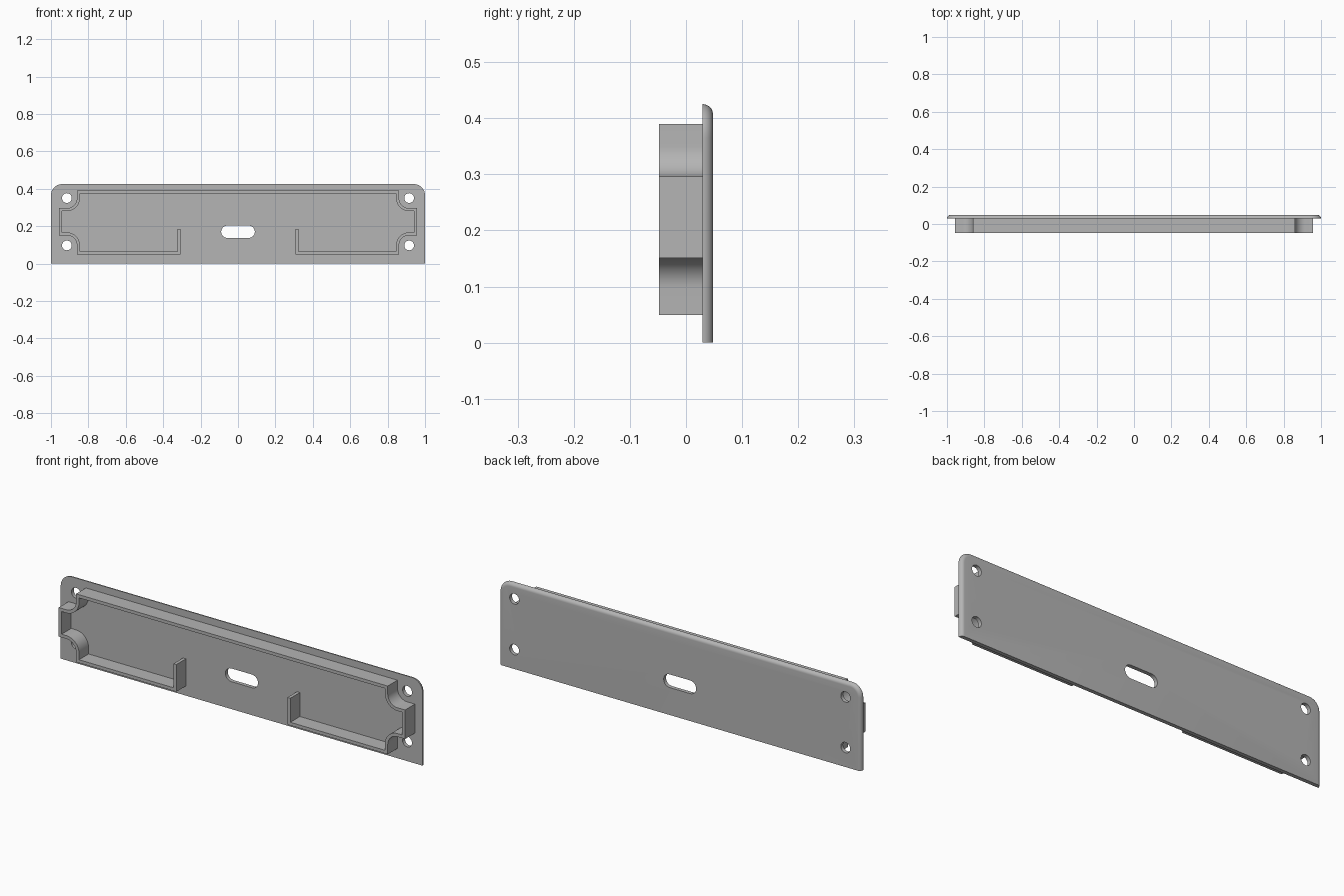
import bpy, bmesh, math

cube = bpy.data.objects.get("Cube")
if cube:
    bpy.data.objects.remove(cube, do_unlink=True)

# Single grey material
grey = bpy.data.materials.new("plain grey")
grey.use_nodes = True
colour = (0.46, 0.46, 0.46, 1)
grey.diffuse_color = colour
grey.node_tree.nodes["Principled BSDF"].inputs["Base Color"].default_value = colour

BACK, FACE, FRONT = 0.048, 0.029, -0.048   # depth levels
TOP, CORNER, ROUND = 0.425, 0.06, 0.018    # plate height, corner and edge radii
WALL = 0.016                               # rim thickness
HOLE_X, HOLE_Z = 0.915, (0.097, 0.35)


def arc(cx, cz, r, start, end, steps=12):
    angles = [math.radians(start + (end - start) * i / steps) for i in range(steps + 1)]
    return [(cx + r * math.cos(a), cz + r * math.sin(a)) for a in angles]


def mirrored(points):
    return [(-x, z) for x, z in reversed(points)]


def loft(name, layers):
    """Skin a stack of (outline, y) layers and cap both ends."""
    bm = bmesh.new()
    rings = [[bm.verts.new((x, y, z)) for x, z in pts] for pts, y in layers]
    n = len(rings[0])
    for a, b in zip(rings, rings[1:]):
        for i in range(n):
            j = (i + 1) % n
            bm.faces.new((a[i], a[j], b[j], b[i]))
    bm.faces.new(rings[0])
    bm.faces.new(rings[-1])
    bmesh.ops.recalc_face_normals(bm, faces=bm.faces)
    mesh = bpy.data.meshes.new(name)
    bm.to_mesh(mesh)
    bm.free()
    mesh.materials.append(grey)
    obj = bpy.data.objects.new(name, mesh)
    bpy.context.collection.objects.link(obj)
    return obj


def select(obj):
    bpy.ops.object.select_all(action='DESELECT')
    obj.select_set(True)
    bpy.context.view_layer.objects.active = obj


def smooth(obj):
    select(obj)
    bpy.ops.object.shade_smooth_by_angle(angle=math.radians(30))


# Plate: flat bottom edge, other back edges rounded over
def plate_outline(inset):
    side = [(1 - inset, 0)] + arc(1 - CORNER, TOP - CORNER, CORNER - inset, 0, 90)
    return side + mirrored(side)


layers = [(plate_outline(0), FACE)]
for i in range(9):
    a = math.radians(90 * i / 8)
    layers.append((plate_outline(ROUND * (1 - math.cos(a))),
                   BACK - ROUND + ROUND * math.sin(a)))
plate = loft("back_plate", layers)

# Screw holes and central slot
slot = arc(0.057, 0.17, 0.033, -90, 90)
cutouts = [slot + mirrored([(x, z) for x, z in slot])]
for x in (-HOLE_X, HOLE_X):
    for z in HOLE_Z:
        cutouts.append(arc(x, z, 0.026, 0, 360, 32)[:-1])
for outline in cutouts:
    cutter = loft("hole_cutter", [(outline, 0), (outline, 0.1)])
    cutter.hide_render = True
    mod = plate.modifiers.new("hole", 'BOOLEAN')
    mod.operation = 'DIFFERENCE'
    mod.solver = 'EXACT'
    mod.object = cutter
    select(plate)
    bpy.ops.object.modifier_apply(modifier=mod.name)
    bpy.data.objects.remove(cutter, do_unlink=True)
smooth(plate)


# Rim wall: scooped around the screw holes, open at the bottom centre
def rim_side(t):
    r = 0.054 + t
    return ([(0.861 - t, 0.39 - t)]
            + arc(HOLE_X, HOLE_Z[1], r, 180, 270 + math.degrees(0))
            + [(0.957 - t, HOLE_Z[1] - r), (0.957 - t, HOLE_Z[0] + r)]
            + arc(HOLE_X, HOLE_Z[0], r, 90, 180)
            + [(0.861 - t, 0.049 + t), (0.307 + t, 0.049 + t), (0.307 + t, 0.185)])


outer, inner = rim_side(0), rim_side(WALL)
outline = outer + inner[::-1] + mirrored(inner[::-1]) + mirrored(outer)
rim = loft("rim_wall", [(outline, FRONT), (outline, FACE + 0.003)])
smooth(rim)

# Slightly raised floor inside the rim, stepped around the slot
floor_side = inner + [(0.307, 0.185), (0.307, 0.25)]
outline = floor_side + mirrored(floor_side)
loft("inner_floor", [(outline, FACE - 0.0015), (outline, FACE + 0.004)])
